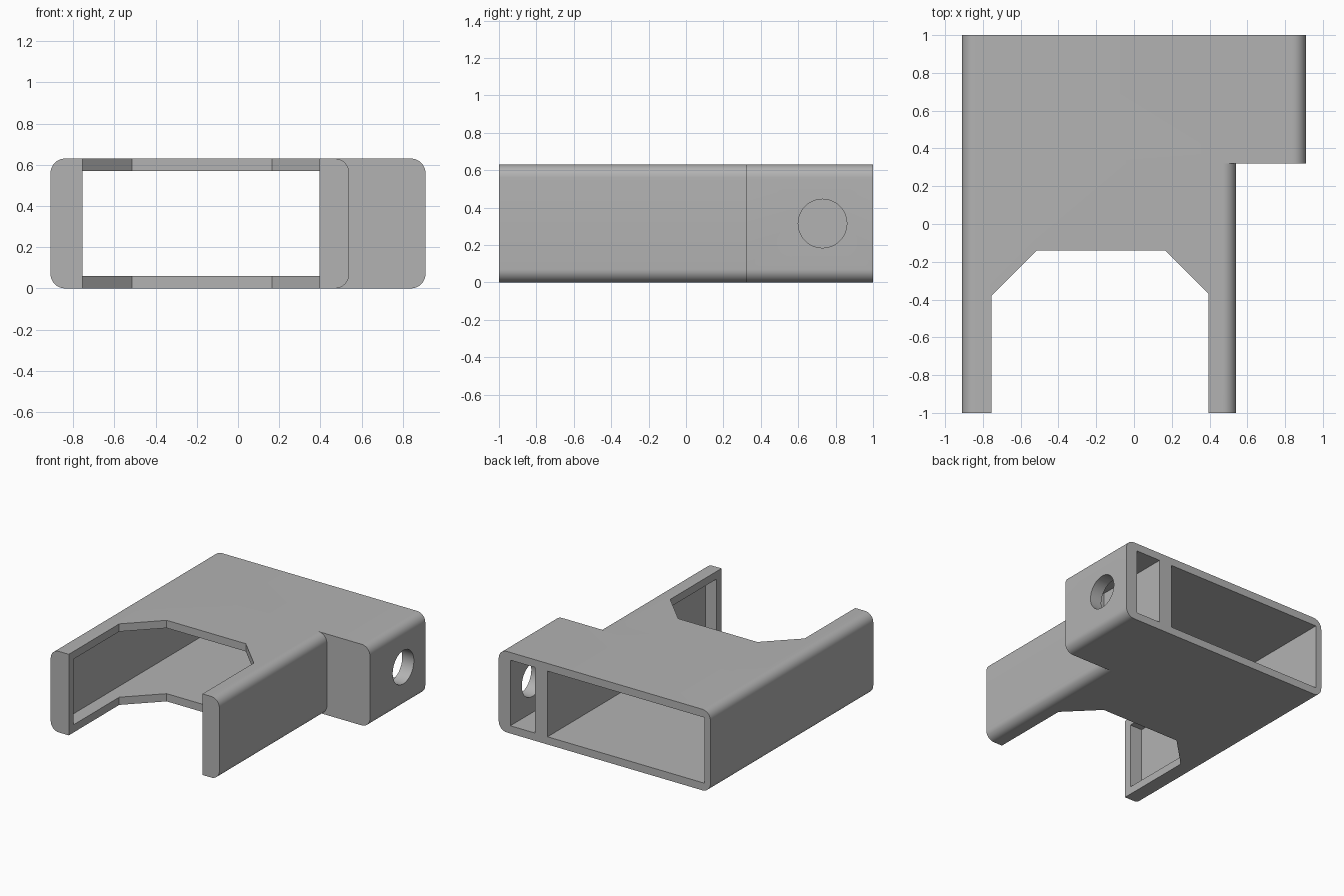
import bpy, bmesh, math
from mathutils import Matrix, Vector

if "Cube" in bpy.data.objects:
    bpy.data.objects.remove(bpy.data.objects["Cube"], do_unlink=True)

# Main dimensions
HEIGHT, WALL, RADIUS = 0.63, 0.06, 0.07
LEFT, BODY_RIGHT, BOX_RIGHT = -0.91, 0.54, 0.91
BOX_FRONT = 0.32

grey = bpy.data.materials.new("plain_grey")
grey.use_nodes = True
colour = (0.45, 0.45, 0.45, 1)
grey.diffuse_color = colour
grey.node_tree.nodes["Principled BSDF"].inputs["Base Color"].default_value = colour


def prism(name, points, offset):
    """Extrude a closed 3D outline along the offset."""
    bm = bmesh.new()
    face = bm.faces.new([bm.verts.new(p) for p in points])
    new = bmesh.ops.extrude_face_region(bm, geom=[face])["geom"]
    bmesh.ops.translate(bm, vec=offset, verts=[v for v in new if isinstance(v, bmesh.types.BMVert)])
    bmesh.ops.recalc_face_normals(bm, faces=bm.faces)
    mesh = bpy.data.meshes.new(name)
    bm.to_mesh(mesh)
    bm.free()
    mesh.materials.append(grey)
    obj = bpy.data.objects.new(name, mesh)
    bpy.context.collection.objects.link(obj)
    return obj


def rounded_tube(name, x0, x1, y0, y1, steps=10):
    """Block running along y with its four long edges rounded."""
    corners = [(x1 - RADIUS, HEIGHT - RADIUS), (x0 + RADIUS, HEIGHT - RADIUS),
               (x0 + RADIUS, RADIUS), (x1 - RADIUS, RADIUS)]
    points = []
    for i, (cx, cz) in enumerate(corners):
        for s in range(steps + 1):
            a = math.pi / 2 * (i + s / steps)
            points.append((cx + RADIUS * math.cos(a), y0, cz + RADIUS * math.sin(a)))
    return prism(name, points, Vector((0, y1 - y0, 0)))


def block(name, x0, x1, y0, y1, z0, z1):
    return prism(name, [(x0, y0, z0), (x1, y0, z0), (x1, y1, z0), (x0, y1, z0)],
                 Vector((0, 0, z1 - z0)))


def combine(target, tool, operation):
    mod = target.modifiers.new(tool.name, "BOOLEAN")
    mod.operation, mod.solver, mod.object = operation, "EXACT", tool
    bpy.context.view_layer.objects.active = target
    bpy.ops.object.modifier_apply(modifier=mod.name)
    bpy.data.objects.remove(tool, do_unlink=True)


# Outer shell: long sleeve joined with the wider rear box
housing = rounded_tube("housing", LEFT, BODY_RIGHT, -1, BOX_FRONT + 0.05)
combine(housing, rounded_tube("rear_box", LEFT, BOX_RIGHT, BOX_FRONT, 1), "UNION")

# Main cavity, open at the back, with a lip at the front
combine(housing, block("main_cavity", LEFT + 0.05, BODY_RIGHT - 0.05, -1 + WALL, 1.1,
                       WALL, HEIGHT - WALL), "DIFFERENCE")

# Side pocket, open at the back
combine(housing, block("side_pocket", 0.60, 0.81, BOX_FRONT + WALL, 1.1,
                       WALL, HEIGHT - WALL), "DIFFERENCE")

# Chamfered front notch through top and bottom
notch = [(-0.755, -1.1), (-0.755, -0.38), (-0.515, -0.14),
         (0.165, -0.14), (0.395, -0.37), (0.395, -1.1)]
combine(housing, prism("front_notch", [(x, y, -0.1) for x, y in notch],
                       Vector((0, 0, HEIGHT + 0.2))), "DIFFERENCE")

# Round hole in the side wall, reaching the pocket
ring = [math.tau * i / 48 for i in range(48)]
combine(housing, prism("side_hole", [(0.70, 0.73 + 0.13 * math.cos(a), 0.315 + 0.13 * math.sin(a))
                                     for a in ring], Vector((0.3, 0, 0))), "DIFFERENCE")

# Smooth the rounded edges, keep the rest crisp
bpy.ops.object.select_all(action="DESELECT")
housing.select_set(True)
bpy.context.view_layer.objects.active = housing
bpy.ops.object.shade_smooth_by_angle(angle=math.radians(30))
